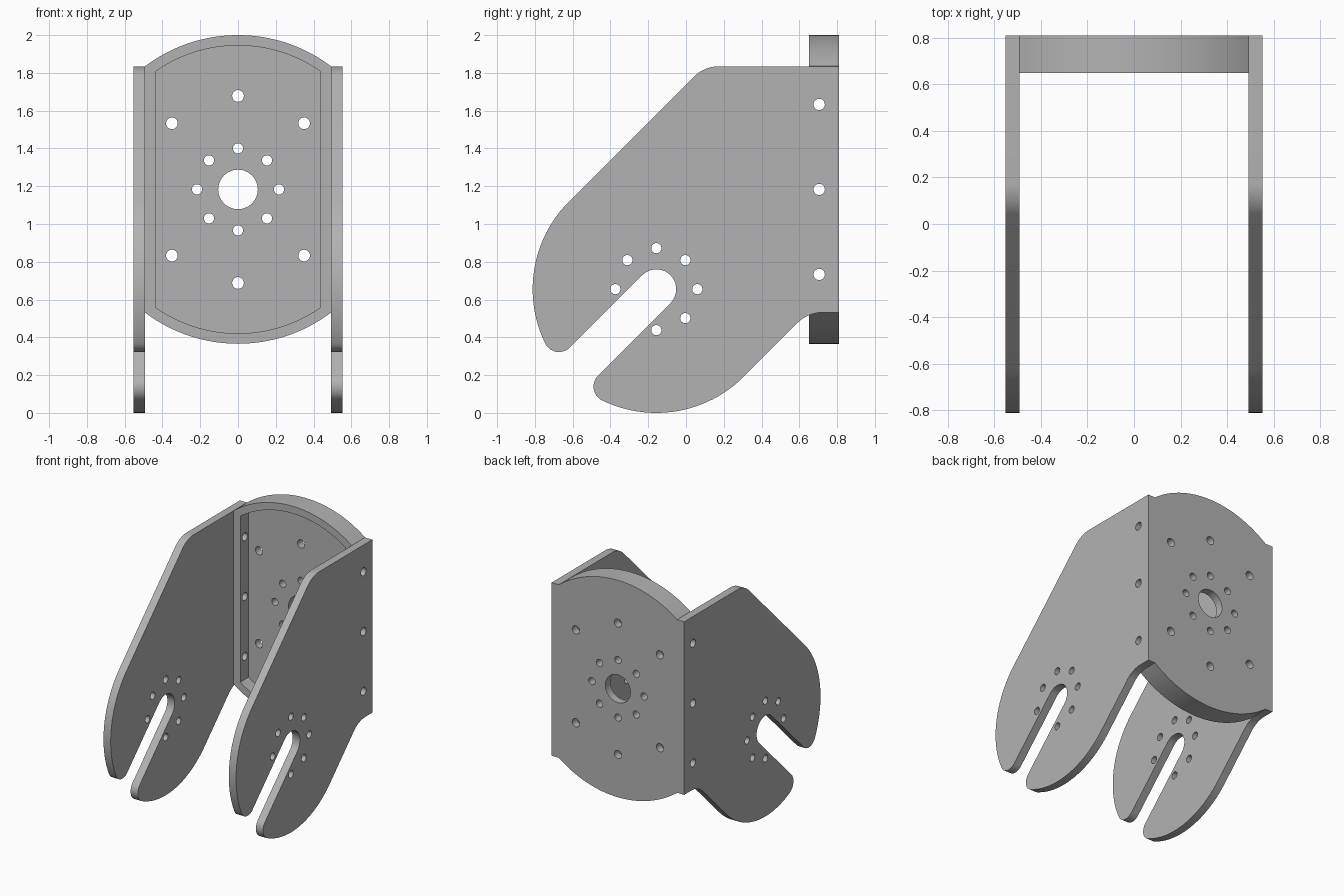
import bpy, bmesh
from math import sin, cos, radians, sqrt, atan2, degrees, acos

cube = bpy.data.objects.get("Cube")
if cube:
    bpy.data.objects.remove(cube, do_unlink=True)

grey = bpy.data.materials.new("plain grey")
grey.use_nodes = True
colour = (0.45, 0.45, 0.45, 1)
grey.diffuse_color = colour
grey.node_tree.nodes["Principled BSDF"].inputs["Base Color"].default_value = colour


def arc(cx, cy, r, a0, a1, n=16):
    """Points on an arc, angles in degrees."""
    steps = [radians(a0 + (a1 - a0) * i / n) for i in range(n + 1)]
    return [(cx + r * cos(a), cy + r * sin(a)) for a in steps]


def add_prism(bm, points, axis, lo, hi):
    """Extrude a profile: (y, z) along x, or (x, z) along y."""
    def place(p, d):
        return (d, p[0], p[1]) if axis == "x" else (p[0], d, p[1])
    a = [bm.verts.new(place(p, lo)) for p in points]
    b = [bm.verts.new(place(p, hi)) for p in points]
    bm.faces.new(a)
    bm.faces.new(b[::-1])
    for i in range(len(a)):
        j = (i + 1) % len(a)
        bm.faces.new((a[i], b[i], b[j], a[j]))


def make_object(name, prisms):
    bm = bmesh.new()
    for prism in prisms:
        add_prism(bm, *prism)
    bmesh.ops.recalc_face_normals(bm, faces=bm.faces)
    mesh = bpy.data.meshes.new(name)
    bm.to_mesh(mesh)
    bm.free()
    mesh.materials.append(grey)
    obj = bpy.data.objects.new(name, mesh)
    bpy.context.collection.objects.link(obj)
    return obj


def cut(obj, prisms):
    """Subtract the prisms, then drop the cutter."""
    cutter = make_object("cutter", prisms)
    cutter.hide_render = True
    mod = obj.modifiers.new("cut", "BOOLEAN")
    mod.operation, mod.solver, mod.object = "DIFFERENCE", "EXACT", cutter
    bpy.ops.object.select_all(action="DESELECT")
    obj.select_set(True)
    bpy.context.view_layer.objects.active = obj
    bpy.ops.object.modifier_apply(modifier=mod.name)
    bpy.data.objects.remove(cutter, do_unlink=True)


def hole(cx, cy, r, axis, lo, hi):
    return (arc(cx, cy, r, 0, 345, 23), axis, lo, hi)


def ring(cx, cy, radius, r, angles, axis, lo, hi):
    return [hole(cx + radius * cos(radians(a)), cy + radius * sin(radians(a)),
                 r, axis, lo, hi) for a in angles]


# Shared dimensions
INNER, OUTER = 0.492, 0.552
BACK, RIM_FRONT, FLOOR = 0.81, 0.65, 0.75
MID = 1.183                     # height of the back plate centre
TOP, BOTTOM = 1.835, 0.532      # ends of the side plate's back edge
PY, PZ, R = -0.157, 0.655, 0.655  # pivot and rounded lobe
SLOT, TIP, FILLET = 0.105, 0.082, 0.19
side_holes = [(0.705, MID + d) for d in (-0.45, 0, 0.45)]


def bowed_panel(half_width, radius):
    """Straight sides with arcs above and below."""
    a = degrees(acos(half_width / radius))
    return (arc(0, MID, radius, a, 180 - a, 40)
            + arc(0, MID, radius, 180 + a, 360 - a, 40))


# Back plate with its raised rim, recess and bolt circles
back = make_object("back_plate", [(bowed_panel(INNER, 0.817), "y", RIM_FRONT, BACK)])
cut(back, [(bowed_panel(0.436, 0.762), "y", RIM_FRONT - 0.1, FLOOR)])
through = ("y", 0.7, 0.9)
cut(back, [hole(0, MID, SLOT, *through)]
    + ring(0, MID, 0.217, 0.027, range(0, 360, 45), *through)
    + ring(0, MID, 0.495, 0.031, (45, 90, 135, 225, 270, 315), *through))
cut(back, [hole(y, z, 0.03, "x", s * 0.5 - 0.1, s * 0.5 + 0.1)
           for y, z in side_holes for s in (-1, 1)])

# Side plate outline: lobe, slot with rounded tips, filleted shoulders
off = SLOT + TIP
along = sqrt((R - TIP) ** 2 - off ** 2)
spread = degrees(atan2(off, along))
h = sqrt(0.5)


def tip_centre(side):
    return (PY - h * along - side * h * off, PZ - h * along + side * h * off)


k = FILLET * (sqrt(2) - 1)
top_y = PY - h * R + (TOP - PZ - h * R)
low_y = PY + h * R + (BOTTOM - PZ + h * R)
outline = [(BACK, BOTTOM), (BACK, TOP)]
outline += arc(top_y + k, TOP - FILLET, FILLET, 90, 135, 10)
outline += arc(PY, PZ, R, 135, 225 - spread, 24)
outline += arc(*tip_centre(1), TIP, 225 - spread, 315, 14)
outline += arc(PY, PZ, SLOT, 135, -45, 20)
outline += arc(*tip_centre(-1), TIP, 135, 225 + spread, 14)
outline += arc(PY, PZ, R, 225 + spread, 315, 24)
outline += arc(low_y + k, BOTTOM - FILLET, FILLET, 135, 90, 10)

# Two side plates
parts = [back]
for name, s in (("left_side_plate", 1), ("right_side_plate", -1)):
    lo, hi = sorted((s * INNER, s * OUTER))
    plate = make_object(name, [(outline, "x", lo, hi)])
    span = ("x", lo - 0.05, hi + 0.05)
    cut(plate, ring(PY, PZ, 0.217, 0.027, (0, 45, 90, 135, 180, 270, 315), *span)
        + [hole(y, z, 0.03, *span) for y, z in side_holes])
    parts.append(plate)

# Smooth the curved walls, keep the edges crisp
bpy.ops.object.select_all(action="DESELECT")
for part in parts:
    part.select_set(True)
bpy.context.view_layer.objects.active = back
bpy.ops.object.shade_smooth_by_angle(angle=radians(30))
